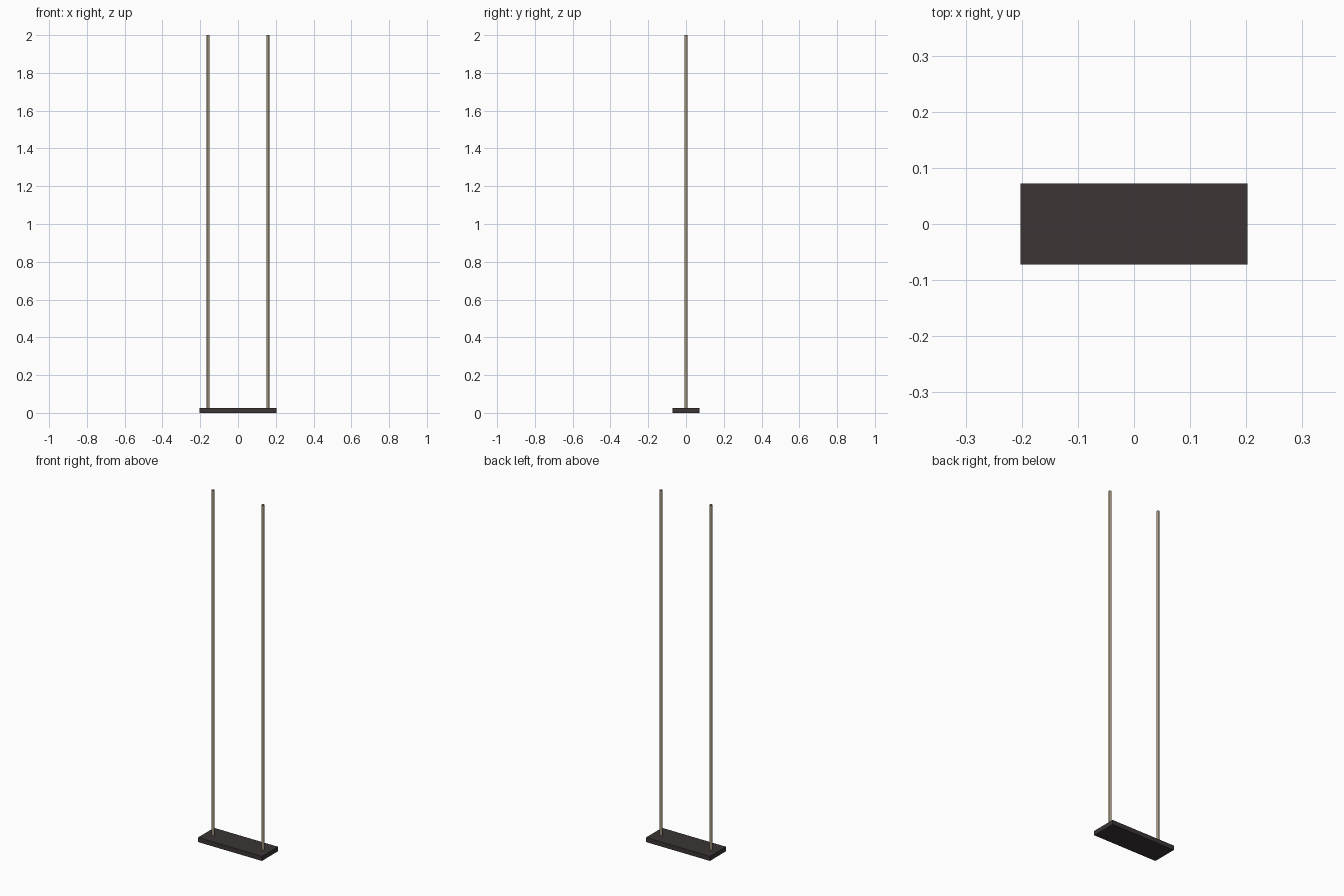
import bpy

if "Cube" in bpy.data.objects:
    bpy.data.objects.remove(bpy.data.objects["Cube"])

SEAT = (0.405, 0.145, 0.026)
ROPE_X, ROPE_R, TOP = 0.158, 0.008, 2.0


def material(name, rgb):
    m = bpy.data.materials.new(name)
    m.diffuse_color = (*rgb, 1.0)
    m.use_nodes = True
    m.node_tree.nodes["Principled BSDF"].inputs["Base Color"].default_value = m.diffuse_color
    return m


dark = material("dark seat", (0.045, 0.036, 0.036))
tan = material("tan rope", (0.36, 0.29, 0.19))

# Flat plank seat
bpy.ops.mesh.primitive_cube_add(size=1, location=(0, 0, SEAT[2] / 2))
seat = bpy.context.object
seat.name = "seat"
seat.scale = SEAT
bpy.ops.object.transform_apply(location=False, rotation=False, scale=True)
seat.data.materials.append(dark)

# Two open-ended ropes rising from the seat
for side, name in ((-1, "left_rope"), (1, "right_rope")):
    z0 = SEAT[2] / 2
    bpy.ops.mesh.primitive_cylinder_add(
        vertices=8, radius=ROPE_R, depth=TOP - z0, end_fill_type='NOTHING',
        location=(side * ROPE_X, 0, (TOP + z0) / 2))
    rope = bpy.context.object
    rope.name = name
    rope.data.materials.append(tan)
    bpy.ops.object.shade_smooth_by_angle(angle=1.0)
